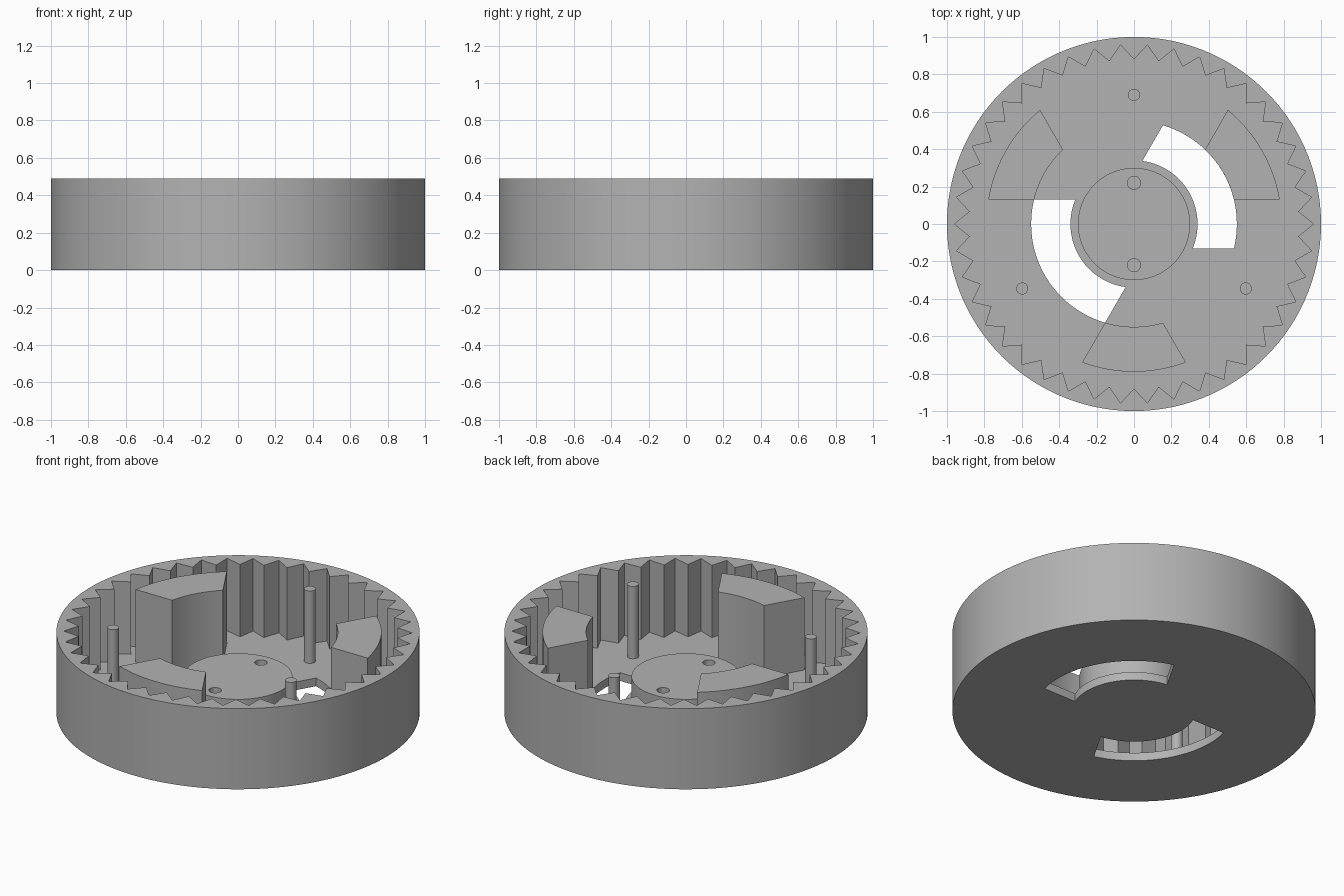
import bpy
import bmesh
from math import sin, cos, asin, radians, pi

cube = bpy.data.objects.get("Cube")
if cube:
    bpy.data.objects.remove(cube, do_unlink=True)

HEIGHT, FLOOR, BOSS_TOP = 0.49, 0.05, 0.22
TEETH, TIP_R, ROOT_R = 42, 0.88, 0.96
SLOT_IN, WEDGE_IN, WEDGE_OUT = 0.34, 0.55, 0.79
EDGE_OFFSET = 0.13

grey = bpy.data.materials.new("plain grey")
grey.use_nodes = True
colour = (0.45, 0.45, 0.45, 1)
grey.diffuse_color = colour
grey.node_tree.nodes["Principled BSDF"].inputs["Base Color"].default_value = colour


def polar(r, a):
    return r * cos(a), r * sin(a)


def circle(r, count, cx=0, cy=0):
    pts = [polar(r, 2 * pi * i / count) for i in range(count)]
    return [(x + cx, y + cy) for x, y in pts]


def wedge(centre, r_in, r_out, side, steps=20):
    """Arc segment whose straight ends are parallel to the 60 degree sector edges."""
    def arc(r):
        half = radians(30) + side * asin(EDGE_OFFSET / r)
        return [polar(r, radians(centre) + half * (2 * i / steps - 1))
                for i in range(steps + 1)]
    return arc(r_out) + arc(r_in)[::-1]


def prism(name, outline, z0, z1):
    bm = bmesh.new()
    base = bm.faces.new([bm.verts.new((x, y, z0)) for x, y in outline])
    top = bmesh.ops.extrude_face_region(bm, geom=[base])["geom"]
    verts = [v for v in top if isinstance(v, bmesh.types.BMVert)]
    bmesh.ops.translate(bm, verts=verts, vec=(0, 0, z1 - z0))
    bmesh.ops.recalc_face_normals(bm, faces=bm.faces[:])
    mesh = bpy.data.meshes.new(name)
    bm.to_mesh(mesh)
    bm.free()
    mesh.materials.append(grey)
    obj = bpy.data.objects.new(name, mesh)
    bpy.context.collection.objects.link(obj)
    return obj


def select(obj):
    bpy.ops.object.select_all(action="DESELECT")
    obj.select_set(True)
    bpy.context.view_layer.objects.active = obj


def cut(obj, cutter):
    cutter.hide_render = True
    mod = obj.modifiers.new("cut", "BOOLEAN")
    mod.operation, mod.solver, mod.object = "DIFFERENCE", "EXACT", cutter
    select(obj)
    bpy.ops.object.modifier_apply(modifier=mod.name)
    bpy.data.objects.remove(cutter, do_unlink=True)


# Round housing, hollowed by a toothed cavity
housing = prism("ring_gear_housing", circle(1, 120), 0, HEIGHT)
zigzag = [polar(TIP_R if i % 2 else ROOT_R, pi * i / TEETH) for i in range(2 * TEETH)]
cut(housing, prism("tooth_cutter", zigzag, FLOOR, 1))

# Two curved slots through the floor
for angle in (30, 210):
    cut(housing, prism("slot_cutter", wedge(angle, SLOT_IN, WEDGE_IN, 1), -1, 0.3))

# Central boss with two blind holes
boss = prism("centre_boss", circle(0.3, 64), FLOOR, BOSS_TOP)
for y in (-0.22, 0.22):
    cut(boss, prism("hole_cutter", circle(0.035, 24, 0, y), 0, 1))
parts = [housing, boss]

# Three wedge blocks with three pins between them
for i in range(3):
    block = wedge(30 + 120 * i, WEDGE_IN, WEDGE_OUT, -1)
    parts.append(prism(f"wedge_block_{i + 1}", block, FLOOR, HEIGHT))
    x, y = polar(0.69, radians(90 + 120 * i))
    parts.append(prism(f"pin_{i + 1}", circle(0.032, 24, x, y), FLOOR, HEIGHT))

for part in parts:
    select(part)
    bpy.ops.object.shade_smooth_by_angle(angle=radians(30))
